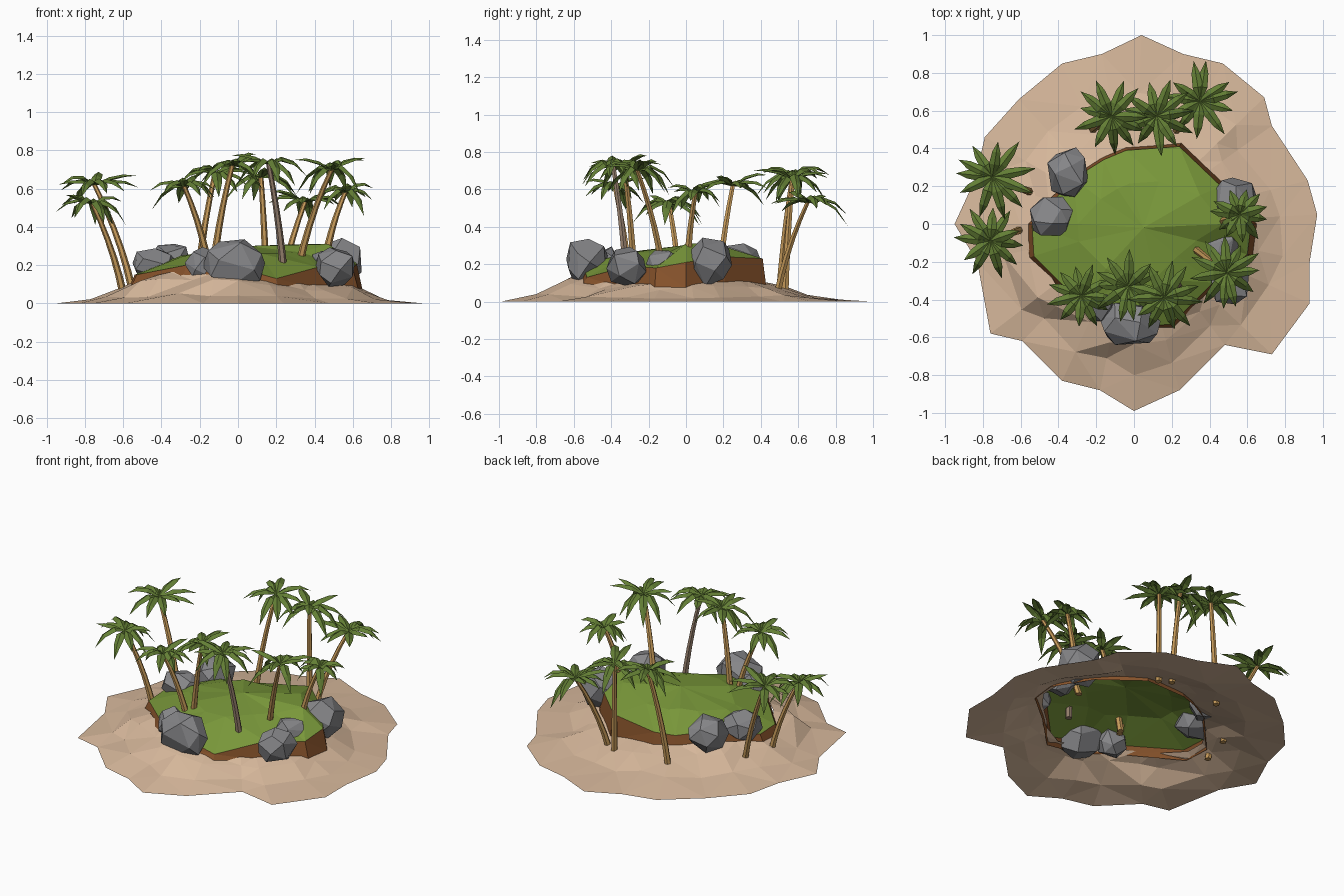
import bpy, bmesh, math, random
from mathutils import Vector

if "Cube" in bpy.data.objects:
    bpy.data.objects.remove(bpy.data.objects["Cube"])

random.seed(4)


def material(name, r, g, b):
    m = bpy.data.materials.new(name)
    m.diffuse_color = (r, g, b, 1)
    m.use_nodes = True
    m.node_tree.nodes["Principled BSDF"].inputs["Base Color"].default_value = m.diffuse_color
    return m


SAND = material("sand", 0.68, 0.48, 0.33)
GRASS = material("grass", 0.19, 0.31, 0.042)
EARTH = material("brown earth", 0.24, 0.085, 0.024)
ROCK = material("grey rock", 0.24, 0.24, 0.25)
BARK = material("tan bark", 0.56, 0.32, 0.10)
GREY_BARK = material("grey bark", 0.30, 0.21, 0.15)
LEAF = material("palm green", 0.125, 0.21, 0.035)


def finish(name, bm, *mats):
    mesh = bpy.data.meshes.new(name)
    bm.to_mesh(mesh)
    bm.free()
    for m in mats:
        mesh.materials.append(m)
    obj = bpy.data.objects.new(name, mesh)
    bpy.context.collection.objects.link(obj)
    return obj


def bridge(bm, low, high, mat=0):
    """Quads between two closed loops of vertices."""
    n = len(low)
    for i in range(n):
        j = (i + 1) % n
        bm.faces.new((low[i], low[j], high[j], high[i])).material_index = mat


# Lawn rim, anticlockwise: x, y, height of grass edge, height of earth foot
RIM = [(.62, .0, .21, .08), (.46, .20, .24, .10), (.24, .41, .23, .08),
       (-.04, .39, .18, .09), (-.16, .34, .17, .10), (-.32, .24, .20, .12),
       (-.54, .0, .15, .10), (-.53, -.17, .15, .10), (-.27, -.43, .20, .16),
       (-.05, -.55, .20, .14), (.20, -.53, .13, .09), (.42, -.31, .19, .08),
       (.60, -.16, .18, .08)]

# Sand shoreline, anticlockwise
SHORE = [(.97, .05), (.92, .23), (.73, .52), (.69, .67), (.47, .85), (.26, .90),
         (.04, 1.0), (-.17, .90), (-.38, .85), (-.61, .66), (-.79, .46),
         (-.84, .24), (-.95, .0), (-.83, -.20), (-.76, -.58), (-.59, -.62),
         (-.38, -.83), (-.18, -.88), (.0, -.99), (.24, -.88), (.48, -.64),
         (.73, -.69), (.93, -.42), (.93, -.20)]


def rim_at(angle):
    """Radius and foot height of the lawn edge at a given angle."""
    tau = 2 * math.pi
    for i, a in enumerate(RIM):
        b = RIM[(i + 1) % len(RIM)]
        a0, a1 = math.atan2(a[1], a[0]), math.atan2(b[1], b[0])
        span, part = (a1 - a0) % tau, (angle - a0) % tau
        if part <= span:
            t = part / span
            r0, r1 = math.hypot(a[0], a[1]), math.hypot(b[0], b[1])
            return r0 + (r1 - r0) * t, a[3] + (b[3] - a[3]) * t
    return 0.5, 0.1


# Sand skirt: open ring falling from the lawn to the shore
bm = bmesh.new()
previous = None
for t, h in ((1, 0), (.52, .25), (.22, .72), (0, 1)):
    loop = []
    for x, y in SHORE:
        angle = math.atan2(y, x)
        r, z = rim_at(angle)
        r *= 0.98
        d = r + (math.hypot(x, y) - r) * t
        z = (z + 0.02) * h
        if 0 < t < 1:
            d += random.uniform(-.03, .03)
            z += random.uniform(-.010, .012)
        loop.append(bm.verts.new((d * math.cos(angle), d * math.sin(angle), z)))
    if previous:
        bridge(bm, previous, loop)
    previous = loop
bmesh.ops.triangulate(bm, faces=bm.faces[:])
finish("sand_beach", bm, SAND)

# Lawn: earth wall, sloping grass, open below
bm = bmesh.new()
foot = [bm.verts.new((x * 1.05, y * 1.05, b - .01)) for x, y, z, b in RIM]
edge = [bm.verts.new((x, y, z)) for x, y, z, b in RIM]
inner = []
for i, (x, y, z, b) in enumerate(RIM):
    mound = i in (0, 1)
    s = 0.76 if mound else 0.55
    top = 0.31 if mound else 0.265 + random.uniform(-.012, .015) + .02 * x
    inner.append(bm.verts.new((x * s, y * s, top)))
bridge(bm, foot, edge, 1)
bridge(bm, edge, inner)
peak = bm.verts.new((.05, -.02, .30))
for i in range(len(inner)):
    bm.faces.new((inner[i], inner[(i + 1) % len(inner)], peak))
bmesh.ops.triangulate(bm, faces=bm.faces[:])
finish("lawn", bm, GRASS, EARTH)


# Boulders: hulls of scattered points, stretched to size
def boulder(name, centre, half):
    bm = bmesh.new()
    n = 17
    turn = random.uniform(0, 6)
    for i in range(n):
        z = 1 - 2 * (i + .5) / n
        a = i * 2.4 + turn + random.uniform(-.25, .25)
        r = math.sqrt(1 - z * z)
        p = Vector((r * math.cos(a), r * math.sin(a), z)) * random.uniform(.95, 1.12)
        bm.verts.new([c + v * h for c, v, h in zip(centre, p, half)])
    bmesh.ops.convex_hull(bm, input=bm.verts[:])
    bmesh.ops.dissolve_limit(bm, angle_limit=math.radians(12),
                             verts=bm.verts[:], edges=bm.edges[:])
    bmesh.ops.recalc_face_normals(bm, faces=bm.faces[:])
    finish(name, bm, ROCK)


boulder("back_left_boulder", (-.35, .27, .21), (.12, .13, .11))
boulder("left_boulder", (-.44, .04, .20), (.12, .11, .09))
boulder("front_boulder", (-.02, -.53, .21), (.17, .12, .14))
boulder("front_small_boulder", (-.19, -.43, .19), (.09, .09, .10))
boulder("right_boulder", (.53, .13, .21), (.13, .12, .13))
boulder("right_small_boulder", (.47, -.12, .21), (.09, .09, .07))
boulder("front_right_boulder", (.51, -.32, .19), (.11, .11, .11))


# Palms: curved six-sided trunk and a crown of folded, drooping leaves
def trunk(name, base, top, mat):
    base, top = Vector(base), Vector(top)
    bend = base.lerp(top, .5)
    bend.xy = base.xy.lerp(top.xy, .3)
    bm = bmesh.new()
    previous = None
    for k in range(6):
        t = k / 5
        c = base * (1 - t) ** 2 + bend * 2 * t * (1 - t) + top * t * t
        r = .021 - .008 * t
        loop = [bm.verts.new((c.x + r * math.cos(s * math.pi / 3),
                              c.y + r * math.sin(s * math.pi / 3), c.z)) for s in range(6)]
        if previous:
            bridge(bm, previous, loop)
        else:
            bm.faces.new(loop[::-1])
        previous = loop
    bm.faces.new(previous)
    finish(name, bm, mat)


def crown(name, top, size):
    bm = bmesh.new()
    count = 11
    turn = random.uniform(0, 6)
    for i in range(count):
        a = turn + 2 * math.pi * i / count + random.uniform(-.15, .15)
        out = Vector((math.cos(a), math.sin(a), 0))
        side = Vector((-out.y, out.x, 0))
        length = size * random.uniform(.85, 1.1)
        rise = random.uniform(.10, .20)
        droop = rise + random.uniform(-.06, .13)
        rows = []
        for t, w in ((0, .006), (.35, .028), (.7, .022)):
            c = Vector(top) + out * length * t + Vector((0, 0, rise * t - droop * t * t))
            fold = Vector((0, 0, -w * .6))
            rows.append([bm.verts.new(p) for p in
                         (c - side * w + fold, c, c + side * w + fold)])
        tip = bm.verts.new(Vector(top) + out * length + Vector((0, 0, rise - droop)))
        for p, q in zip(rows, rows[1:]):
            for s in (0, 1):
                bm.faces.new((p[s], q[s], q[s + 1], p[s + 1]))
        for s in (0, 1):
            bm.faces.new((rows[-1][s], tip, rows[-1][s + 1]))
    finish(name, bm, LEAF)


# Trunk foot, crown centre, leaf length
PALMS = [((-.55, .17, .06), (-.75, .25, .62), .22),
         ((-.60, -.03, .05), (-.76, -.09, .52), .19),
         ((-.22, .50, .05), (-.12, .57, .68), .20),
         ((.15, .53, .05), (.12, .57, .66), .20),
         ((.22, .49, .05), (.35, .65, .53), .20),
         ((.46, .01, .25), (.56, .05, .58), .16),
         ((.32, -.13, .20), (.49, -.26, .70), .19),
         ((-.15, -.31, .18), (-.28, -.38, .61), .18),
         ((-.13, -.28, .18), (-.03, -.33, .72), .20),
         ((.24, -.32, .15), (.16, -.39, .73), .19)]
for i, (foot_at, top_at, size) in enumerate(PALMS, 1):
    trunk(f"palm_trunk_{i}", foot_at, top_at, GREY_BARK if i == 10 else BARK)
    crown(f"palm_crown_{i}", top_at, size)
